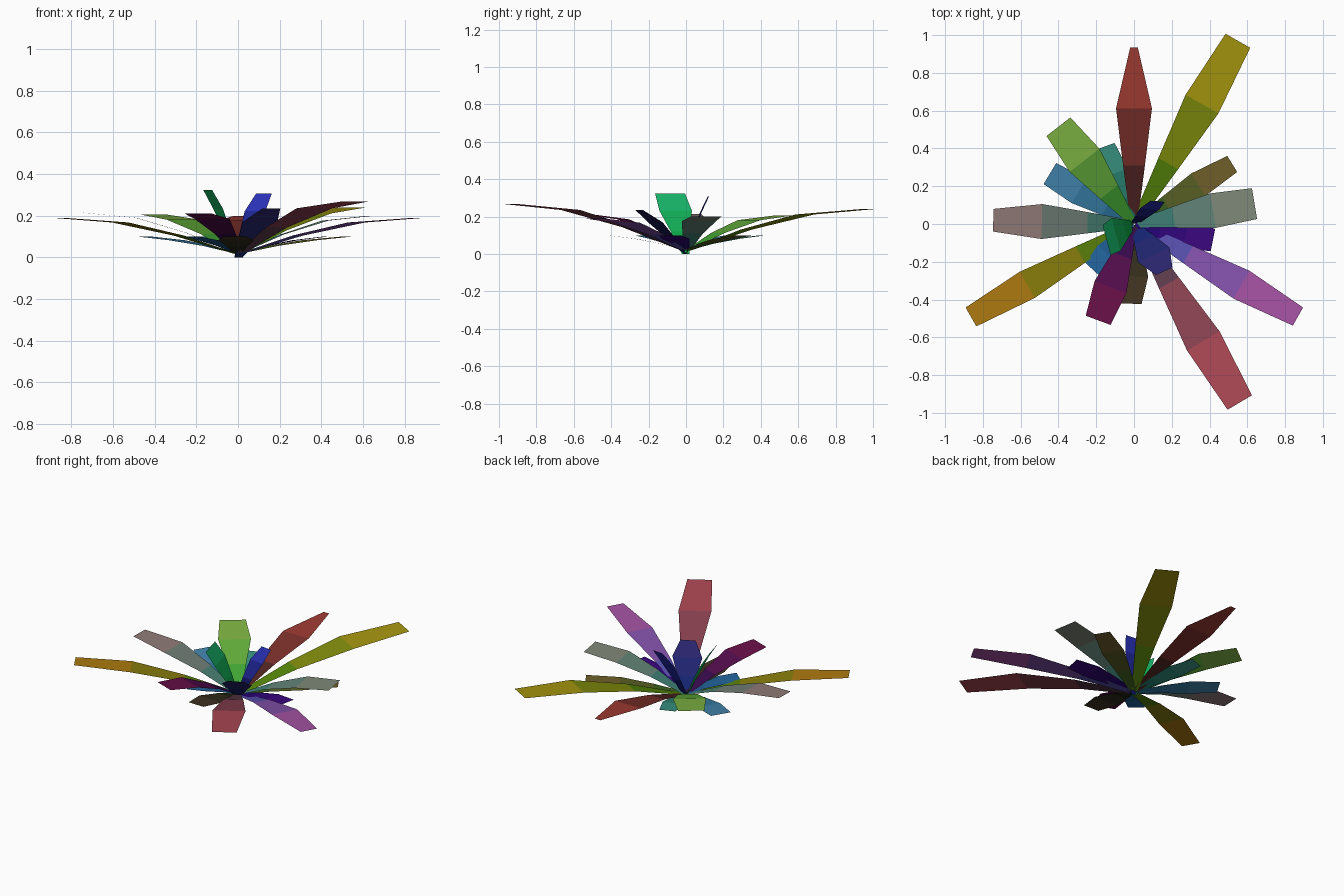
import bpy
from math import atan2, cos, sin, radians

ROWS = (0.02, 0.33, 0.655, 1.0)


def rgb(h):
    return [(int(h[i:i + 2], 16) / 255) ** 2.2 for i in (0, 2, 4)]


def leaf(name, x, y, z, mid_w, tip_w, rise, base_z, root, end, heading=None):
    """Bent four-row strip from the crown out to the tip (x, y, z)."""
    a = atan2(y, x) if heading is None else radians(heading)
    sx, sy = -sin(a), cos(a)
    widths = (0.04, 0.04 + (mid_w - 0.04) * 0.5, mid_w, tip_w)
    verts = []
    for t, w, f in zip(ROWS, widths, rise):
        h = base_z + (z - base_z) * f
        for s in (-0.5, 0.5):
            verts.append((x * t + sx * w * s, y * t + sy * w * s, h))
    faces = [(2 * i, 2 * i + 2, 2 * i + 3, 2 * i + 1)[::-1][::-1] for i in range(3)]
    mesh = bpy.data.meshes.new(name)
    mesh.from_pydata(verts, [], faces)
    # colour bands fading from root to tip
    c0, c1 = rgb(root), rgb(end)
    for i in range(3):
        k = (0.2, 0.5, 0.85)[i]
        m = bpy.data.materials.new(f"{name}_band_{i}")
        m.diffuse_color = [p + (q - p) * k for p, q in zip(c0, c1)] + [1]
        mesh.materials.append(m)
        mesh.polygons[i].material_index = i
    bpy.context.collection.objects.link(bpy.data.objects.new(name, mesh))


# long arching leaves: tip x, y, z, middle width, tip width, colours
LONG = [
    (0.0, 0.935, 0.20, 0.19, 0.04, "102020", "a84038"),
    (0.55, 0.97, 0.24, 0.20, 0.15, "188010", "b09818"),
    (-0.40, 0.515, 0.205, 0.20, 0.16, "10a030", "88b848"),
    (-0.745, 0.02, 0.215, 0.185, 0.12, "108070", "987878"),
    (-0.863, -0.492, 0.19, 0.16, 0.115, "188010", "b87818"),
    (-0.19, -0.51, 0.21, 0.18, 0.14, "181050", "701848"),
    (0.56, -0.945, 0.268, 0.20, 0.15, "203848", "b84c58"),
    (0.868, -0.49, 0.19, 0.17, 0.11, "2050b0", "b054a0"),
    (0.638, 0.108, 0.20, 0.185, 0.165, "108078", "888878"),
]
for n, (x, y, z, mw, tw, c0, c1) in enumerate(LONG):
    leaf(f"long_leaf_{n}", x, y, z, mw, tw, (0, 0.5, 0.87, 1), 0.02, c0, c1)

# low outer leaves: tip x, y, middle width, tip width, colours
LOW = [
    (-0.15, 0.412, 0.14, 0.10, "107060", "409888"),
    (-0.445, 0.267, 0.15, 0.13, "206890", "4888b0"),
    (-0.22, -0.24, 0.13, 0.10, "205080", "2868a0"),
    (-0.015, -0.422, 0.17, 0.11, "182818", "483828"),
    (0.418, -0.085, 0.15, 0.12, "200870", "401080"),
    (0.52, 0.318, 0.14, 0.10, "206020", "786030"),
]
for n, (x, y, mw, tw, c0, c1) in enumerate(LOW):
    leaf(f"low_leaf_{n}", x, y, 0.10, mw, tw, (0, 0.45, 0.78, 1), 0.02, c0, c1)

# upright centre leaves, the last number is the facing direction
UP = [
    (0.125, 0.12, 0.308, 0.10, 0.075, "080830", "3038c0", 85),
    (-0.145, -0.085, 0.323, 0.18, 0.165, "10a838", "20b870", 195),
    (0.16, -0.25, 0.235, 0.185, 0.095, "102870", "302868", -65),
]
for n, (x, y, z, mw, tw, c0, c1, d) in enumerate(UP):
    leaf(f"centre_leaf_{n}", x, y, z, mw, tw, (0, 0.37, 0.72, 1), 0.0, c0, c1, d)
